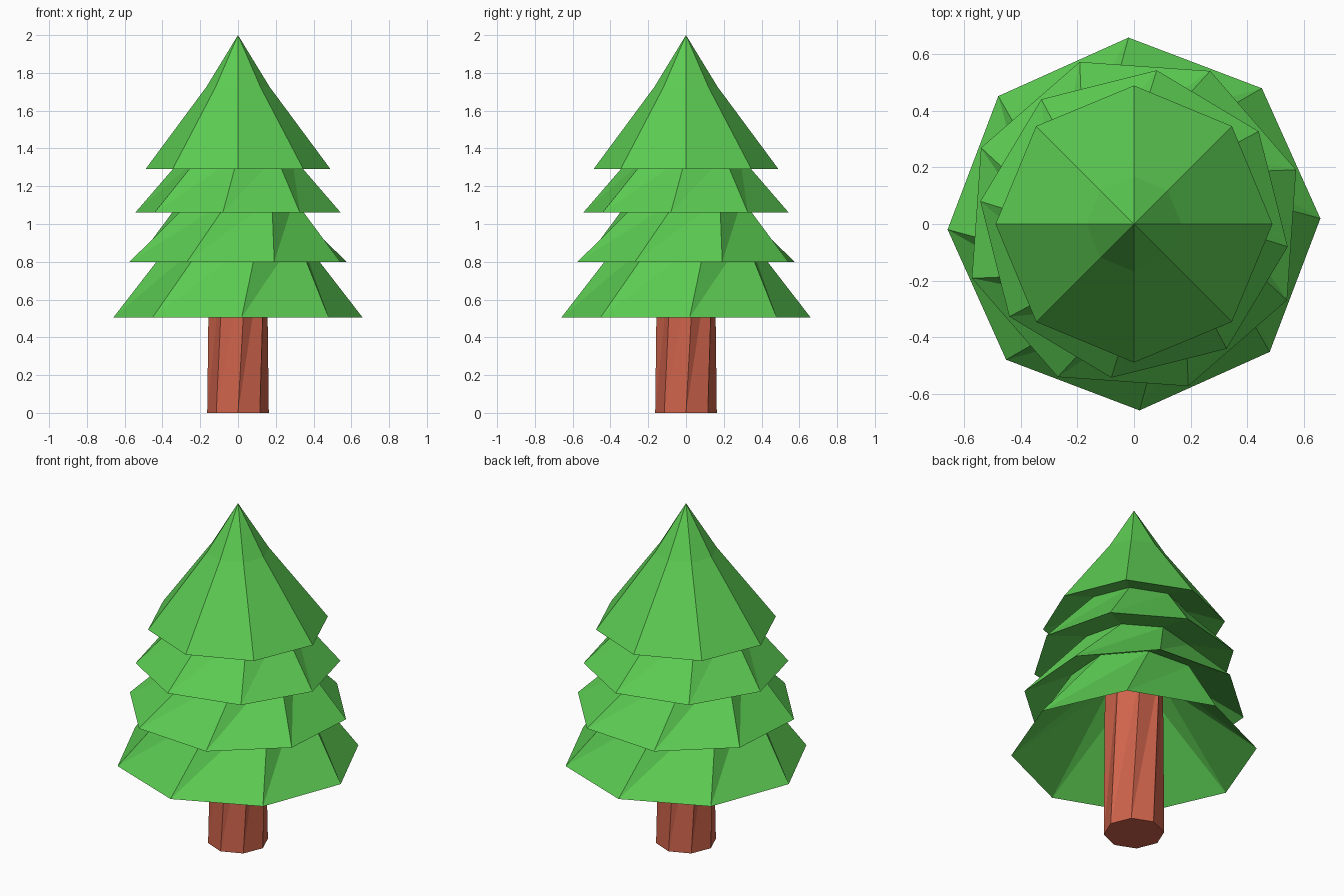
import bpy, bmesh
from math import sin, cos, radians

if "Cube" in bpy.data.objects:
    bpy.data.objects.remove(bpy.data.objects["Cube"])

SIDES = 8

def material(name, color):
    m = bpy.data.materials.new(name)
    m.diffuse_color = (*color, 1)
    m.use_nodes = True
    m.node_tree.nodes["Principled BSDF"].inputs["Base Color"].default_value = m.diffuse_color
    return m

def ring_stack(name, rings, mat, tip=None, base=False):
    """Skin octagonal rings given top to bottom as (radius, z, twist in degrees).
    Twisted bands are split along the long diagonal so they fold inward."""
    bm = bmesh.new()
    loops = []
    for r, z, twist in rings:
        angles = [radians(twist + 360 * i / SIDES) for i in range(SIDES)]
        loops.append([bm.verts.new((r * cos(a), r * sin(a), z)) for a in angles])
    for up, low in zip(loops, loops[1:]):
        for i in range(SIDES):
            j = (i + 1) % SIDES
            bm.faces.new((up[i], low[i], up[j]))
            bm.faces.new((low[i], low[j], up[j]))
    if tip is not None:
        apex = bm.verts.new((0, 0, tip))
        for i in range(SIDES):
            bm.faces.new((apex, loops[0][i], loops[0][(i + 1) % SIDES]))
    if base:
        bm.faces.new(loops[-1][::-1])
    mesh = bpy.data.meshes.new(name)
    bm.to_mesh(mesh)
    bm.free()
    mesh.materials.append(mat)
    ob = bpy.data.objects.new(name, mesh)
    bpy.context.collection.objects.link(ob)
    return ob

green = material("needles", (0.107, 0.604, 0.085))
brown = material("bark", (0.62, 0.125, 0.07))

# Foliage: one continuous twisted skin, each tier tucked up under the one above,
# with the last ring folding up inside to meet the trunk
ring_stack("foliage", [
    (0.168, 1.725, 45), (0.49, 1.29, 45),
    (0.285, 1.36, 45), (0.55, 1.06, 36.6),
    (0.30, 1.13, 36.6), (0.605, 0.80, 18.5),
    (0.345, 0.935, 18.5), (0.66, 0.505, 1.7),
    (0.16, 0.935, 18.5),
], green, tip=2.0)

# Trunk: slightly twisted column closed at the ground
ring_stack("trunk", [(0.16, 0.935, 18.5), (0.163, 0, 0)], brown, base=True)
